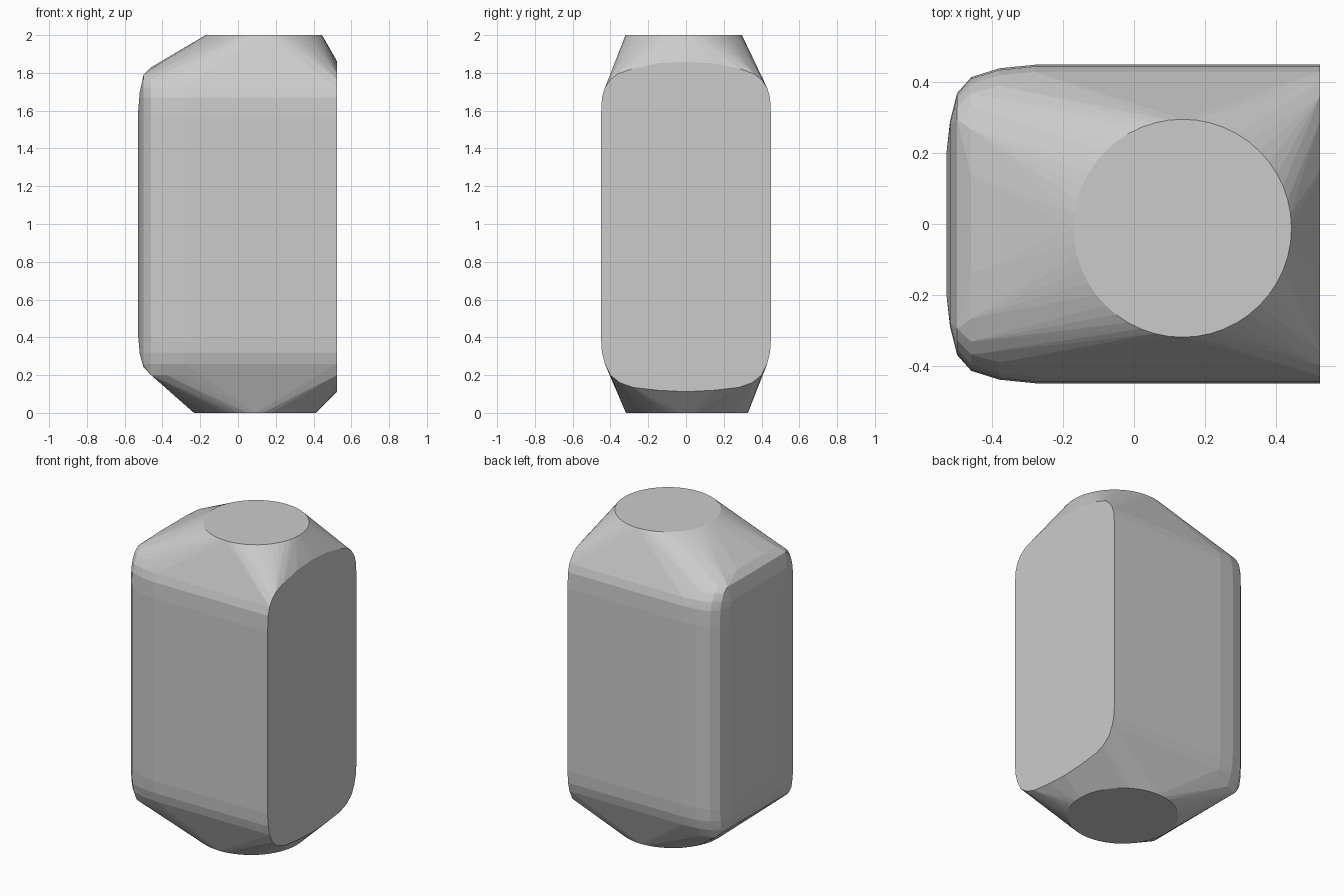
import bpy, bmesh
from math import cos, sin, tau, radians

cube = bpy.data.objects.get("Cube")
if cube:
    bpy.data.objects.remove(cube, do_unlink=True)

# Single plain grey
grey = bpy.data.materials.new("plain_grey")
grey.use_nodes = True
colour = (0.6, 0.6, 0.6, 1)
grey.diffuse_color = colour
grey.node_tree.nodes["Principled BSDF"].inputs["Base Color"].default_value = colour

# Half outline (y, z) of the flat end, bottom to top
OUTLINE = [(0, .112), (.15, .12), (.28, .135), (.35, .16), (.40, .2), (.43, .26),
           (.445, .32), (.45, .4), (.45, 1.57), (.445, 1.67), (.43, 1.72),
           (.40, 1.765), (.36, 1.795), (.29, 1.82), (.15, 1.85), (0, 1.86)]

# Stations along the body: x, half width, lowest z, highest z
STATIONS = [(.525, .45, .11, 1.86), (-.28, .45, .11, 1.86), (-.38, .44, .14, 1.86),
            (-.46, .415, .2, 1.83), (-.5, .37, .24, 1.79),
            (-.52, .29, .31, 1.7), (-.53, .2, .42, 1.58)]

bm = bmesh.new()

# Body sections, narrowing towards the rounded end
for x, half, low, high in STATIONS:
    for y, z in OUTLINE:
        z = min(max(z, low), high)
        for side in (-1, 1):
            bm.verts.new((x, side * y * half / .45, z))


# Round flats at the top and the bottom
def disc(x, y, z, radius, count=48):
    for i in range(count):
        a = tau * i / count
        bm.verts.new((x + radius * cos(a), y + radius * sin(a), z))


disc(.137, -.012, 2, .308)
disc(.09, .005, 0, .323)

# Wrap a taut skin around all the sections
bmesh.ops.remove_doubles(bm, verts=bm.verts, dist=.001)
hull = bmesh.ops.convex_hull(bm, input=bm.verts)
spare = {v for v in hull["geom_interior"] + hull["geom_unused"]
         if isinstance(v, bmesh.types.BMVert)}
bmesh.ops.delete(bm, geom=list(spare), context='VERTS')
bmesh.ops.dissolve_limit(bm, angle_limit=radians(.5), verts=bm.verts, edges=bm.edges)
bmesh.ops.recalc_face_normals(bm, faces=bm.faces)

mesh = bpy.data.meshes.new("faceted_body")
bm.to_mesh(mesh)
bm.free()
mesh.materials.append(grey)
body = bpy.data.objects.new("faceted_body", mesh)
bpy.context.collection.objects.link(body)
